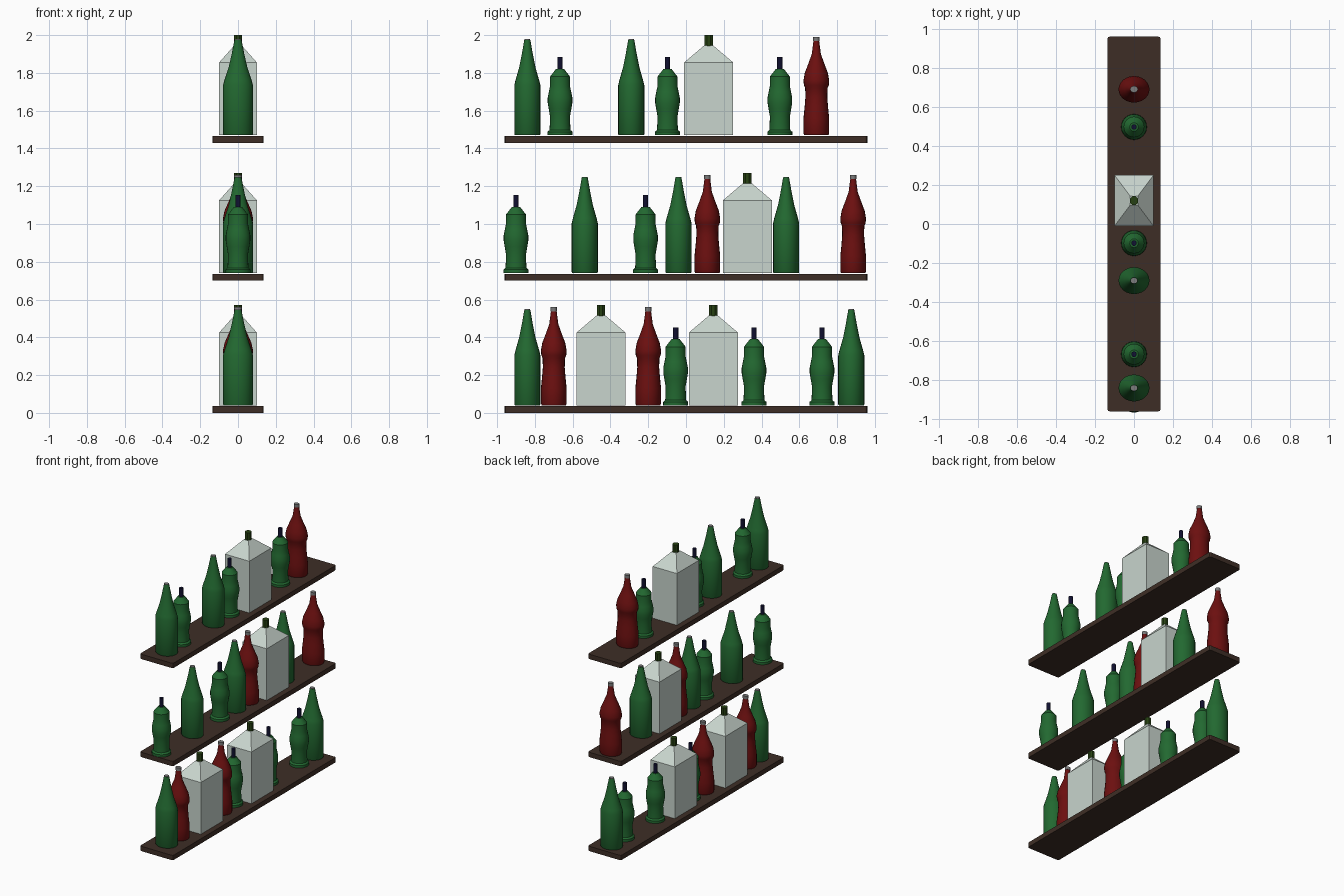
import bpy, bmesh, math

cube = bpy.data.objects.get("Cube")
if cube:
    bpy.data.objects.remove(cube, do_unlink=True)


def material(name, rgb):
    m = bpy.data.materials.new(name)
    m.use_nodes = True
    m.diffuse_color = (*rgb, 1)
    m.node_tree.nodes["Principled BSDF"].inputs["Base Color"].default_value = (*rgb, 1)
    return m


wood = material("dark_wood", (0.048, 0.027, 0.019))
green = material("green_glass", (0.016, 0.14, 0.03))
red = material("red_glass", (0.15, 0.005, 0.005))
clear = material("pale_glass", (0.58, 0.66, 0.61))
olive = material("olive_stopper", (0.02, 0.053, 0.006))
navy = material("navy_neck", (0.005, 0.005, 0.028))
grey = material("grey_cap", (0.2, 0.2, 0.2))


def finish(bm, name, mats, smooth):
    bmesh.ops.recalc_face_normals(bm, faces=bm.faces)
    mesh = bpy.data.meshes.new(name)
    bm.to_mesh(mesh)
    bm.free()
    for m in mats:
        mesh.materials.append(m)
    ob = bpy.data.objects.new(name, mesh)
    bpy.context.collection.objects.link(ob)
    if smooth:
        bpy.ops.object.select_all(action="DESELECT")
        ob.select_set(True)
        bpy.context.view_layer.objects.active = ob
        bpy.ops.object.shade_smooth_by_angle(angle=math.radians(35))
    return ob


def loft(bm, rings, sides, mat=0, turn=0.0):
    """Skin a capped stack of elliptical rings given as (z, radius x, radius y)."""
    loops = []
    for z, rx, ry in rings:
        angles = [turn + math.tau * i / sides for i in range(sides)]
        loops.append([bm.verts.new((rx * math.cos(a), ry * math.sin(a), z)) for a in angles])
    faces = [bm.faces.new(loops[0]), bm.faces.new(loops[-1])]
    for low, high in zip(loops, loops[1:]):
        for i in range(sides):
            j = (i + 1) % sides
            faces.append(bm.faces.new((low[i], low[j], high[j], high[i])))
    for f in faces:
        f.material_index = mat


def round_bottle(name, glass, top, body, cap, wide):
    """Turned bottle: profiles are (height, radius), wide stretches it along x."""
    bm = bmesh.new()
    for index, profile in enumerate((body, cap)):
        loft(bm, [(z, r * wide, r) for z, r in profile], 24, index)
    return finish(bm, name, (glass, top), True)


def square_flask(name):
    bm = bmesh.new()
    k = math.sqrt(2)
    rings = [(0, 0.1, 0.13), (0.385, 0.1, 0.13), (0.475, 0.02, 0.024)]
    loft(bm, [(z, x * k, y * k) for z, x, y in rings], 4, 0, math.pi / 4)
    loft(bm, [(0.47, 0.023, 0.024), (0.53, 0.023, 0.024)], 8, 1, math.pi / 8)
    return finish(bm, name, (clear, olive), False)


def shelf(name, z):
    bm = bmesh.new()
    bmesh.ops.create_cube(bm, size=1)
    bmesh.ops.scale(bm, vec=(0.272, 1.92, 0.036), verts=bm.verts)
    corners = [e for e in bm.edges if abs(e.verts[0].co.z - e.verts[1].co.z) > 0.01]
    bmesh.ops.bevel(bm, geom=corners, offset=0.012, segments=2, profile=0.5, affect="EDGES")
    finish(bm, name, (wood,), False).location.z = z + 0.018


# Bottle profiles
TALL = [(0, 0.066), (0.005, 0.069), (0.265, 0.069), (0.29, 0.063), (0.36, 0.043),
        (0.43, 0.029), (0.505, 0.016)]
TALL_CAP = [(0.503, 0.015), (0.51, 0.015)]
CURVY = [(0, 0.064), (0.01, 0.068), (0.09, 0.068), (0.15, 0.062), (0.2, 0.058), (0.25, 0.059),
         (0.265, 0.066), (0.29, 0.068), (0.33, 0.061), (0.38, 0.042), (0.43, 0.024), (0.5, 0.015)]
CURVY_CAP = [(0.498, 0.017), (0.52, 0.017)]
SMALL = [(0, 0.066), (0.018, 0.066), (0.028, 0.055), (0.1, 0.053), (0.14, 0.06), (0.17, 0.065),
         (0.2, 0.065), (0.23, 0.059), (0.26, 0.053), (0.31, 0.053), (0.35, 0.022)]
SMALL_NECK = [(0.345, 0.014), (0.413, 0.014)]

makers = {
    "T": lambda n: round_bottle("tall_bottle_" + n, green, grey, TALL, TALL_CAP, 1.15),
    "C": lambda n: round_bottle("curvy_bottle_" + n, red, grey, CURVY, CURVY_CAP, 1.17),
    "S": lambda n: round_bottle("small_bottle_" + n, green, navy, SMALL, SMALL_NECK, 1.0),
    "F": lambda n: square_flask("square_flask_" + n),
}

# Shelf heights, with the bottles along each one
rows = [
    (0.0, "TCFCSFSST", (-0.84, -0.70, -0.45, -0.20, -0.055, 0.145, 0.36, 0.72, 0.875)),
    (0.70, "STSTCFTC", (-0.90, -0.536, -0.214, -0.04, 0.113, 0.325, 0.53, 0.885)),
    (1.43, "TSTSFSC", (-0.84, -0.667, -0.29, -0.098, 0.12, 0.497, 0.69)),
]
for level, (z, kinds, places) in enumerate(rows, 1):
    shelf(f"shelf_{level}", z)
    for i, (kind, y) in enumerate(zip(kinds, places), 1):
        makers[kind](f"{level}_{i}").location = (0, y, z + 0.04)
